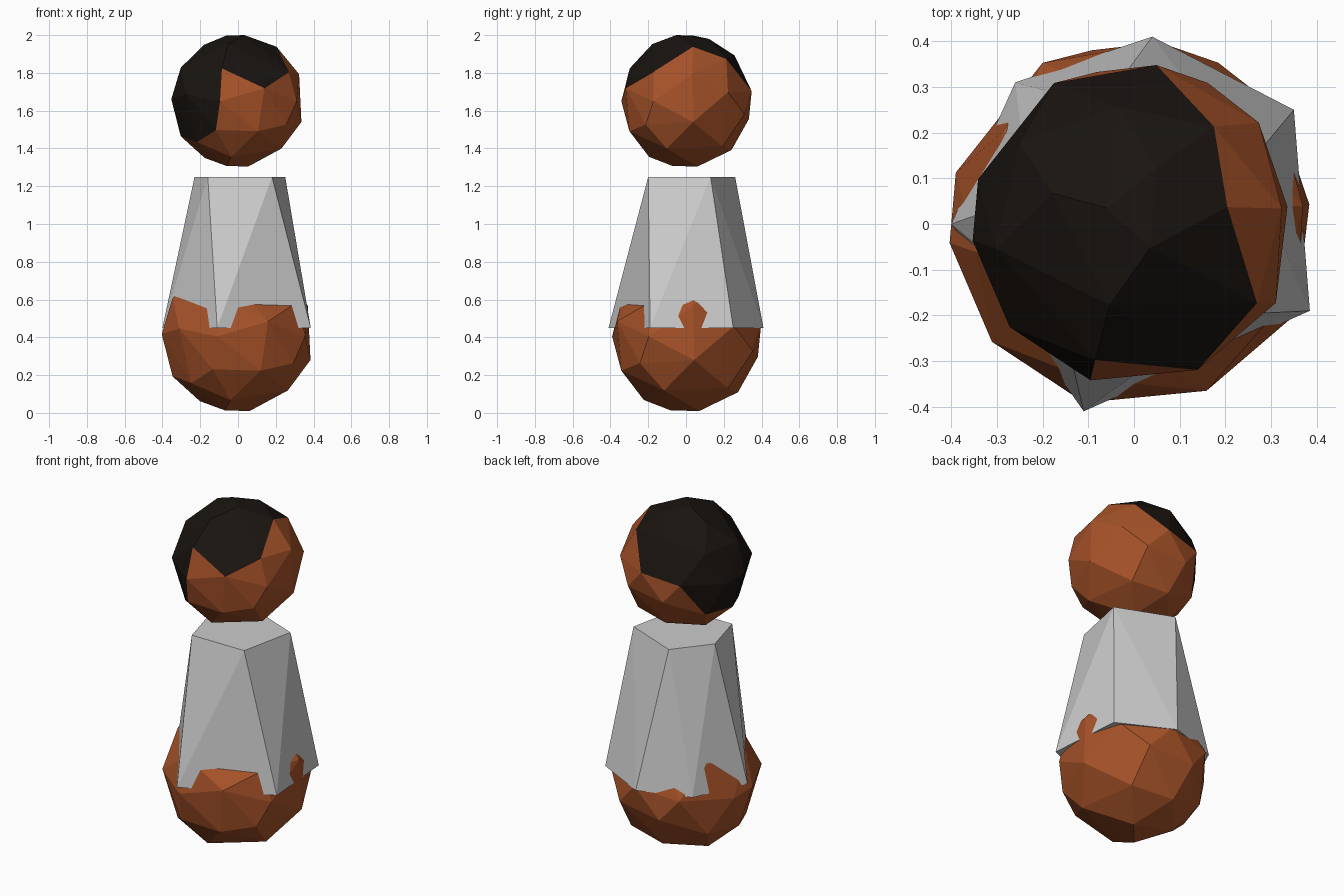
import bpy, bmesh
from mathutils import Vector

if "Cube" in bpy.data.objects:
    bpy.data.objects.remove(bpy.data.objects["Cube"])

# Faceted unit ball, shared by the head and the base
BALL = [
    (.1, -.15, 1), (.15, .36, .97), (-.17, .1, .99), (.61, .11, .86), (-.53, .2, .88), (-.15, -.5, .85),
    (.5, .61, .64), (-.1, .71, .67), (.95, .1, .42), (.78, -.5, .45), (.4, -.92, .2), (-.24, -.84, .49),
    (-.85, -.15, .5), (-.7, .5, .5), (.8, .65, .14), (.14, .99, .15), (-.5, .88, .05), (-.97, .28, 0),
    (-.97, -.1, .03), (-.76, -.63, .1), (-.27, -.97, 0), (.9, -.5, 0), (.98, .11, -.32), (.47, .9, -.2),
    (-.23, .95, -.27), (-.33, -.84, -.43), (.3, -.85, -.45), (.68, -.3, -.74), (.5, .55, -.68),
    (-.1, .67, -.72), (-.7, .5, -.5), (-.85, 0, -.52), (-.6, -.5, -.6), (-.1, -.55, -.83),
    (.15, .17, -.97), (-.17, -.2, -.95), (-.5, .2, -.85), (.72, -.6, -.35),
]


def material(name, color):
    mat = bpy.data.materials.new(name)
    mat.diffuse_color = (*color, 1)
    mat.use_nodes = True
    mat.node_tree.nodes["Principled BSDF"].inputs["Base Color"].default_value = mat.diffuse_color
    return mat


def hull(name, points, mat=None, keep=None, scale=1, z=0):
    """Convex hull of points, optionally keeping only some faces."""
    bm = bmesh.new()
    for p in points:
        bm.verts.new(p)
    bmesh.ops.convex_hull(bm, input=bm.verts[:])
    bmesh.ops.recalc_face_normals(bm, faces=bm.faces[:])
    if keep:
        drop = [f for f in bm.faces if not keep(f.calc_center_median())]
        bmesh.ops.delete(bm, geom=drop, context='FACES')
    for v in bm.verts:
        v.co = v.co * scale + Vector((0, 0, z))
    mesh = bpy.data.meshes.new(name)
    bm.to_mesh(mesh)
    bm.free()
    if mat:
        mesh.materials.append(mat)
    obj = bpy.data.objects.new(name, mesh)
    bpy.context.collection.objects.link(obj)
    return obj


def is_hair(c):
    notch = c.y < -.78 and c.x > -.25 and c.z < .4
    return c.dot(Vector((-.55, -.05, .75))) > .1 and not notch


skin = material("skin", (.38, .085, .022))
black = material("black", (.01, .007, .005))
ball = [Vector(p).normalized() * 1.015 for p in BALL]

# Rounded base
hull("base", ball, skin, scale=.4, z=.405)

# Tapered body: six corners below, five above
bottom = [(.04, .41), (.35, .25), (.385, -.19), (-.11, -.41), (-.40, 0), (-.26, .31)]
top = [(-.16, -.2), (.18, -.2), (.25, .13), (-.07, .26), (-.23, .06)]
hull("body", [(x, y, .45) for x, y in bottom] + [(x, y, 1.25) for x, y in top])

# Head and hair share one ball, split by face
hull("head", ball, skin, lambda c: not is_hair(c), .35, 1.65)
hull("hair", ball, black, is_hair, .35, 1.65)
